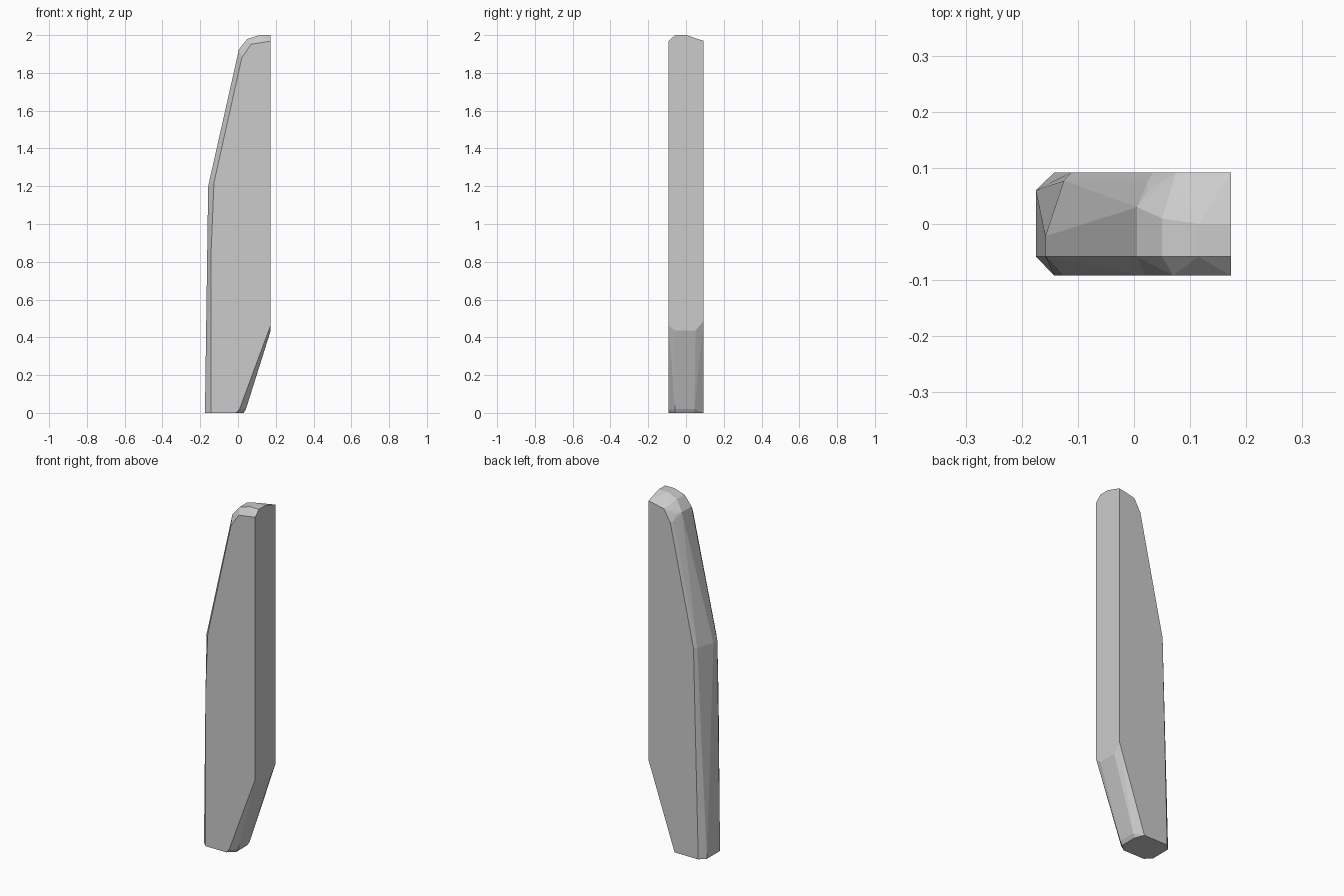
import bpy, bmesh

if "Cube" in bpy.data.objects:
    bpy.data.objects.remove(bpy.data.objects["Cube"])

# Side outlines (x, z): flat front face, raised middle band, flat back face
front = [(-0.142, 0), (-0.142, 0.86), (-0.127, 1.22), (0.02, 1.88),
         (0.07, 1.952), (0.173, 1.968), (0.173, 0.465), (0.008, 0.02), (-0.01, 0)]
middle = [(-0.175, 0), (-0.158, 1.2), (0.005, 1.925), (0.05, 1.98),
          (0.115, 2.0), (0.173, 2.0), (0.173, 0.435), (0.042, 0.02), (0.03, 0)]
back = [(-0.142, 0), (-0.112, 1.2), (0.035, 1.88),
        (0.075, 1.95), (0.173, 1.97), (0.173, 0.485), (0.008, 0.0)]
# How far the middle band reaches toward the back at each of its corners
reach = [0.06, -0.022, 0.03, 0.01, 0.0, 0.0, 0.05, 0.045, 0.04]

points = [(x, -0.092, z) for x, z in front]
points += [(x, 0.092, z) for x, z in back]
points += [(x, -0.058, z) for x, z in middle]
points += [(x, r, z) for (x, z), r in zip(middle, reach)]
# Softened rear corner of the sloped edge
points += [(-0.125, 0.077, 1.2), (0.025, 0.077, 1.89), (0.025, 0.06, 1.92),
           (0.075, 0.077, 1.957)]

# Faceted slab
bm = bmesh.new()
for p in points:
    bm.verts.new(p)
hull = bmesh.ops.convex_hull(bm, input=bm.verts[:])
loose = [v for v in bm.verts if not v.link_faces]
bmesh.ops.delete(bm, geom=loose, context='VERTS')
bmesh.ops.dissolve_limit(bm, angle_limit=0.01, verts=bm.verts[:], edges=bm.edges[:])
bmesh.ops.recalc_face_normals(bm, faces=bm.faces[:])
mesh = bpy.data.meshes.new("chamfered_slab")
bm.to_mesh(mesh)
bm.free()
slab = bpy.data.objects.new("chamfered_slab", mesh)
bpy.context.collection.objects.link(slab)
